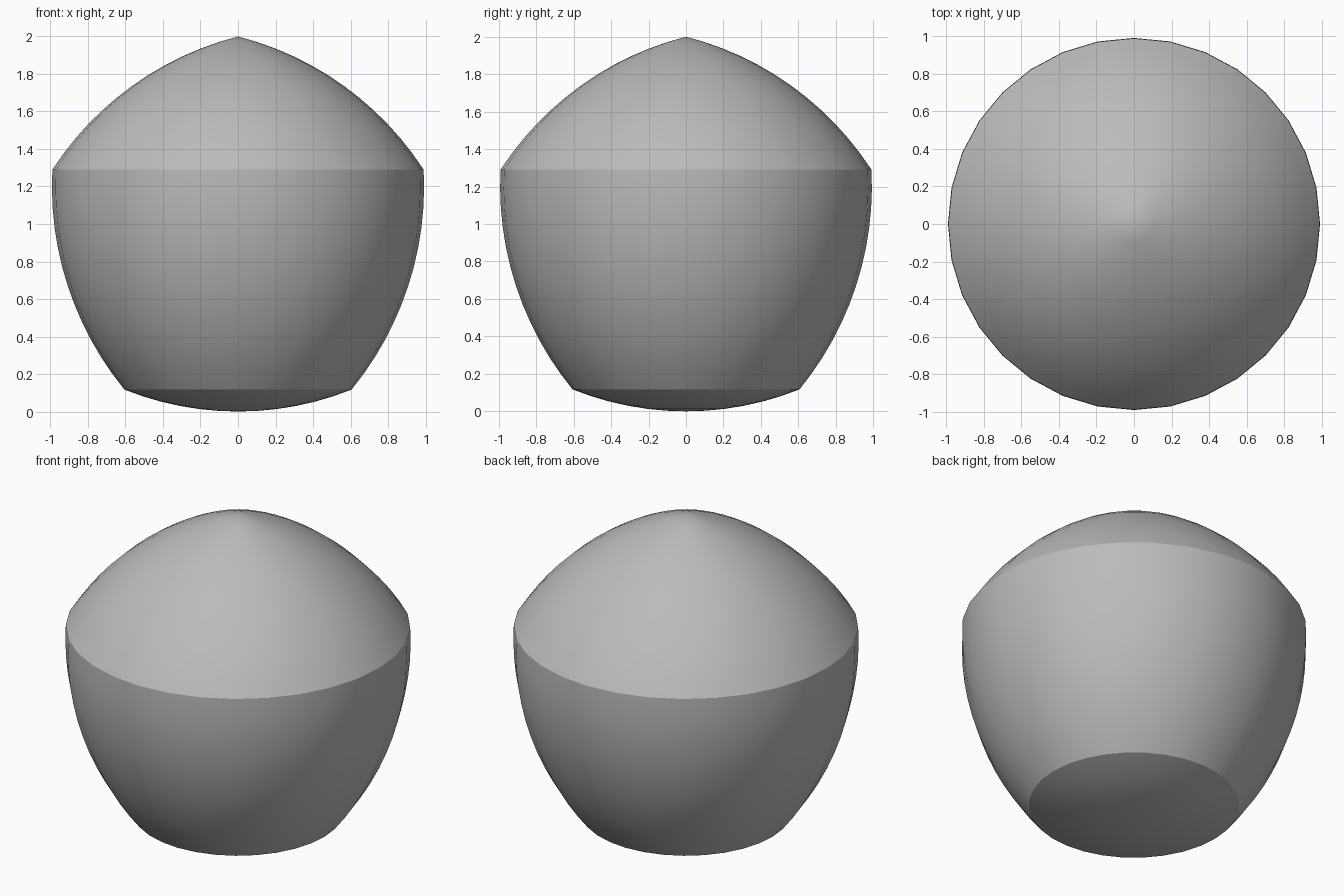
import bpy, bmesh, math
from mathutils import Vector

cube = bpy.data.objects.get("Cube")
if cube:
    bpy.data.objects.remove(cube, do_unlink=True)

SEGMENTS = 32
STEPS = 12

# Single grey material
grey = bpy.data.materials.new("neutral grey")
grey.use_nodes = True
colour = (0.5, 0.5, 0.5, 1)
grey.diffuse_color = colour
grey.node_tree.nodes["Principled BSDF"].inputs["Base Color"].default_value = colour


def bulged_side(start, end, bulge):
    """Points on a circular arc from start to end that bows outward by bulge."""
    start, end = Vector(start), Vector(end)
    chord = end - start
    half = chord.length / 2
    along = chord.normalized()
    outward = Vector((-along.y, along.x))
    radius = (half ** 2 + bulge ** 2) / (2 * bulge)
    centre = (start + end) / 2 + outward * (bulge - radius)
    spread = math.asin(half / radius)
    angles = [spread * (2 * i / STEPS - 1) for i in range(STEPS + 1)]
    return [centre + radius * (along * math.sin(a) + outward * math.cos(a)) for a in angles]


# Half outline of a rounded pentagon, from the tip down to the base
tip, shoulder, foot = (0, 2), (0.99, 1.29), (0.606, 0.117)
base = bulged_side(foot, (-foot[0], foot[1]), foot[1])[:STEPS // 2 + 1]
outline = bulged_side(tip, shoulder, 0.115)
outline += bulged_side(shoulder, foot, 0.115)[1:]
outline += base[1:]

# Spin the outline into a solid
bm = bmesh.new()
verts = [bm.verts.new((p.x, 0, p.y)) for p in outline]
edges = [bm.edges.new(pair) for pair in zip(verts, verts[1:])]
bmesh.ops.spin(bm, geom=verts + edges, cent=(0, 0, 0), axis=(0, 0, 1),
               angle=math.tau, steps=SEGMENTS, use_merge=True)
bmesh.ops.remove_doubles(bm, verts=bm.verts, dist=0.0005)
bmesh.ops.recalc_face_normals(bm, faces=bm.faces)

# Smooth faces with crisp rims at the shoulder and foot
for face in bm.faces:
    face.smooth = True
for edge in bm.edges:
    if all(min(abs(v.co.z - rim[1]) for rim in (shoulder, foot)) < 0.001 for v in edge.verts):
        edge.smooth = False

mesh = bpy.data.meshes.new("rounded_pentagon_solid")
bm.to_mesh(mesh)
bm.free()
mesh.materials.append(grey)
solid = bpy.data.objects.new("rounded_pentagon_solid", mesh)
bpy.context.collection.objects.link(solid)
